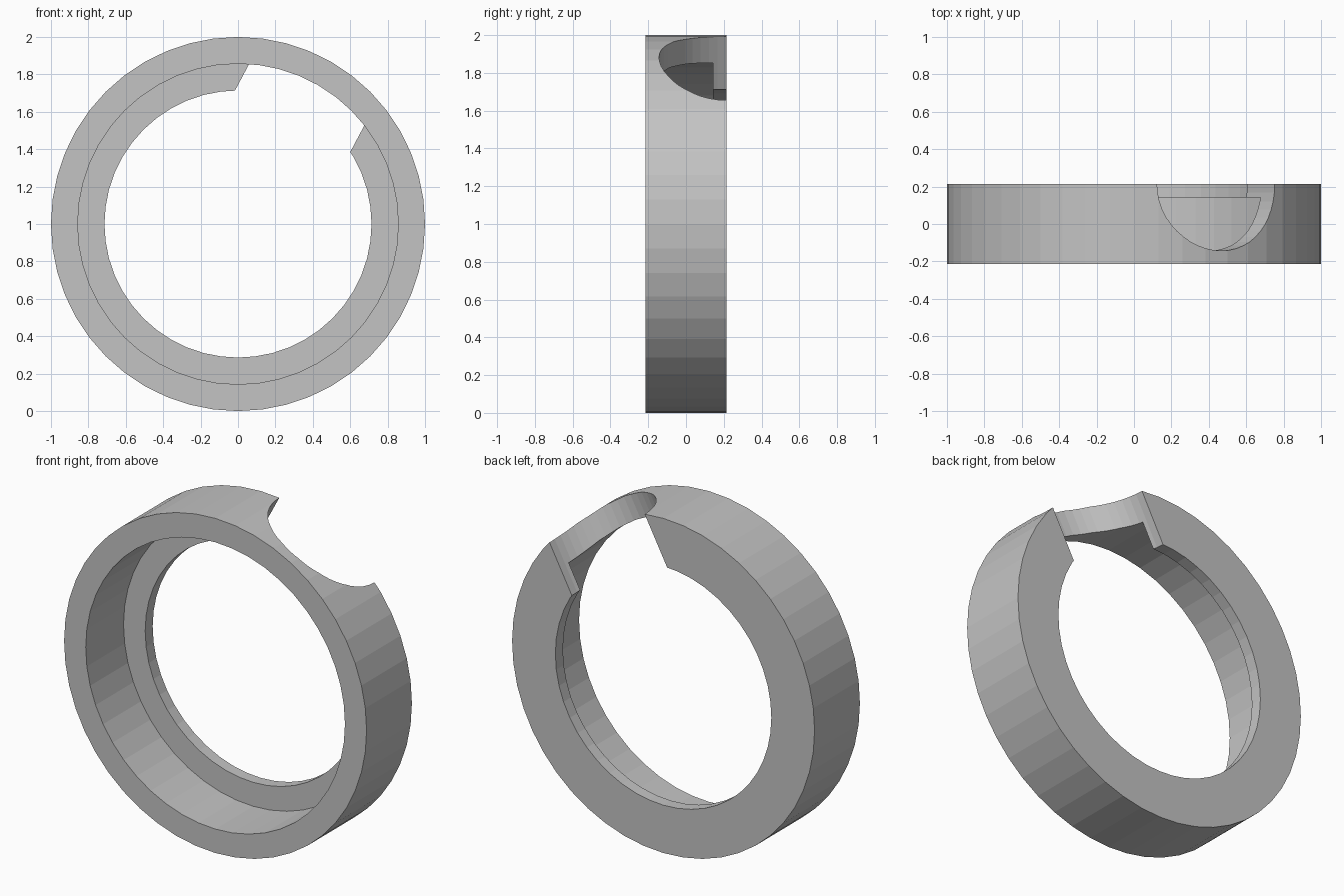
import bpy
import bmesh
from math import radians, sin, cos, tau
from mathutils import Matrix, Vector

SEGMENTS = 48
BACK = 0.214
NOTCH_RADIUS = 0.357
NOTCH_TILT = radians(28)

cube = bpy.data.objects.get("Cube")
if cube:
    bpy.data.objects.remove(cube, do_unlink=True)


def make_object(name, bm):
    bmesh.ops.recalc_face_normals(bm, faces=bm.faces)
    mesh = bpy.data.meshes.new(name)
    bm.to_mesh(mesh)
    bm.free()
    obj = bpy.data.objects.new(name, mesh)
    bpy.context.collection.objects.link(obj)
    return obj


def revolve_ring(name, profile, centre):
    """Sweep a closed (radius, y) profile around the y axis."""
    bm = bmesh.new()
    loops = []
    for i in range(SEGMENTS):
        a = tau * i / SEGMENTS
        loops.append([bm.verts.new(centre + Vector((r * cos(a), y, r * sin(a))))
                      for r, y in profile])
    n = len(profile)
    for i in range(SEGMENTS):
        here, after = loops[i], loops[(i + 1) % SEGMENTS]
        for j in range(n):
            k = (j + 1) % n
            bm.faces.new((here[j], here[k], after[k], after[j]))
    return make_object(name, bm)


grey = bpy.data.materials.new("plain grey")
grey.use_nodes = True
colour = (0.55, 0.55, 0.55, 1)
grey.diffuse_color = colour
grey.node_tree.nodes["Principled BSDF"].inputs["Base Color"].default_value = colour

# Ring with a wide bore and a narrow retaining lip at the back
centre = Vector((0, 0, 1))
ring = revolve_ring("stepped_ring", [
    (1, -BACK), (1, BACK), (0.714, BACK),
    (0.714, 0.143), (0.857, 0.143), (0.857, -BACK)], centre)
ring.data.materials.append(grey)

# Round cutter pointing outwards, centred on the back face
bm = bmesh.new()
bmesh.ops.create_cone(
    bm, cap_ends=True, segments=SEGMENTS, radius1=NOTCH_RADIUS,
    radius2=NOTCH_RADIUS, depth=1,
    matrix=Matrix.Translation((0, BACK, 1))
    @ Matrix.Rotation(NOTCH_TILT, 4, "Y")
    @ Matrix.Translation((0, 0, 0.8)))
cutter = make_object("notch_cutter", bm)
cutter.data.materials.append(grey)
cutter.hide_render = True

# Cut the notch through the wall and lip
notch = ring.modifiers.new("notch", "BOOLEAN")
notch.operation = "DIFFERENCE"
notch.solver = "EXACT"
notch.object = cutter
bpy.context.view_layer.objects.active = ring
bpy.ops.object.modifier_apply(modifier=notch.name)
bpy.data.objects.remove(cutter, do_unlink=True)
